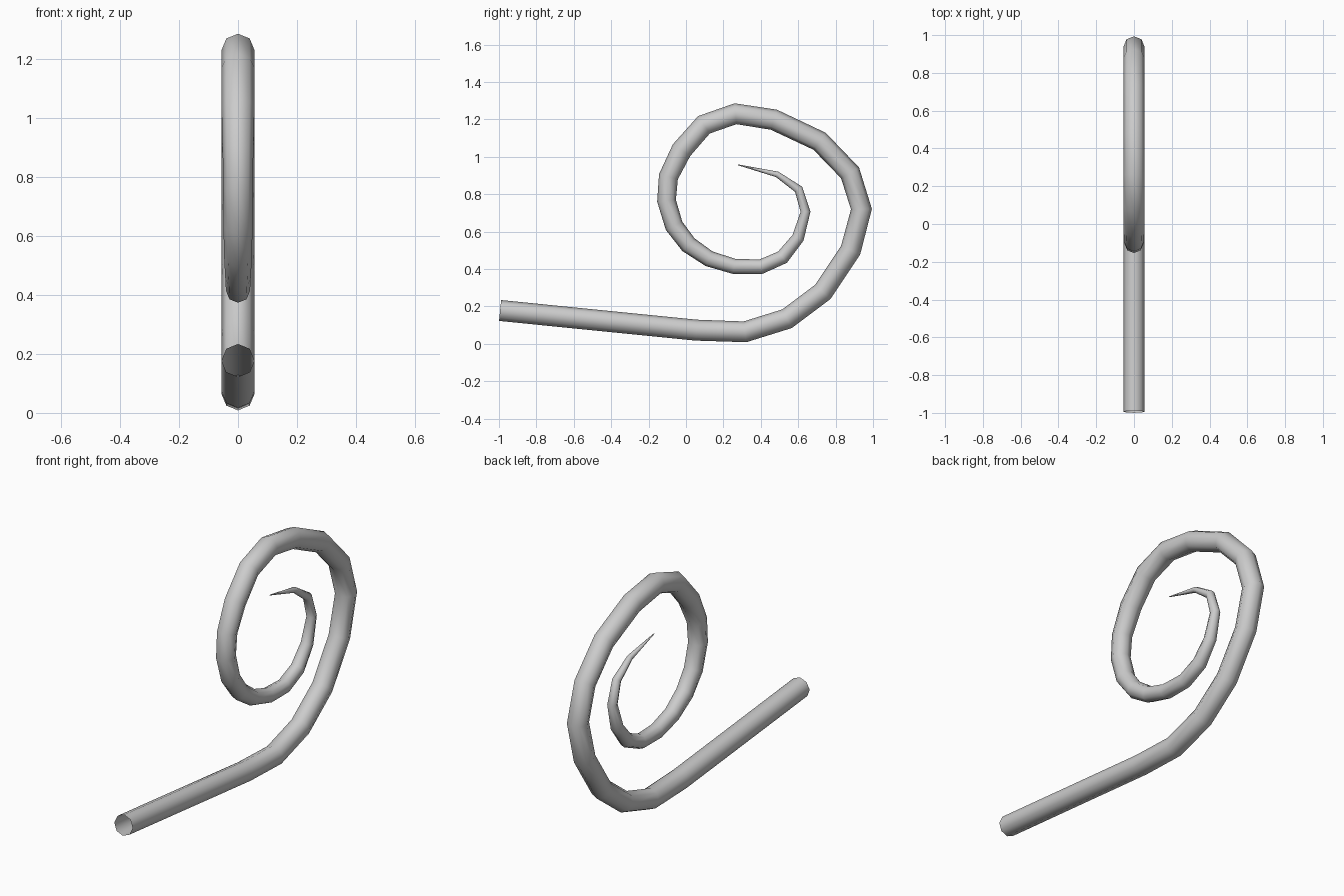
import bpy
import bmesh
import math
from mathutils import Vector

# Remove the default object if the scene has it
default_object = bpy.data.objects.get("Cube")
if default_object:
    bpy.data.objects.remove(default_object, do_unlink=True)

SIDES = 8
FULL_RADIUS = 0.056

# Centre line in the side plane (y, z), from the straight end to the curled tip
CENTRE_LINE = [
    (-.994, .178), (.055, .073), (.315, .064), (.54, .134), (.732, .278),
    (.88, .50), (.938, .72), (.877, .914), (.714, 1.083), (.47, 1.198),
    (.265, 1.23), (.096, 1.171), (-.024, 1.035), (-.094, .893),
    (-.104, .765), (-.064, .631), (.013, .53), (.123, .455), (.257, .414),
    (.40, .412), (.516, .463), (.599, .567), (.639, .706), (.602, .826),
    (.487, .906), (.278, .957),
]

# Relative thickness of the last rings, narrowing to the tip
TAPER = [.93, .9, .88, .84, .77, .73, .7, .68, .59, .47, .42, .28, .04]


def flat_material(name, colour):
    """Make a plain material with one colour."""
    material = bpy.data.materials.new(name)
    material.use_nodes = True
    material.diffuse_color = colour
    shader = next(node for node in material.node_tree.nodes
                  if node.type == 'BSDF_PRINCIPLED')
    shader.inputs["Base Color"].default_value = colour
    return material


def ring_tangent(points, index):
    """Bisect the directions of the two neighbouring segments."""
    direction = Vector((0, 0, 0))
    if index > 0:
        direction += (points[index] - points[index - 1]).normalized()
    if index < len(points) - 1:
        direction += (points[index + 1] - points[index]).normalized()
    return direction.normalized()


def sweep_tube(name, points, radii, material):
    """Sweep a tapering polygon along the points, open at the start."""
    bm = bmesh.new()
    side_axis = Vector((1, 0, 0))
    rings = []
    for index, (point, radius) in enumerate(zip(points, radii)):
        normal = side_axis.cross(ring_tangent(points, index))
        ring = []
        for side in range(SIDES):
            angle = math.tau * side / SIDES
            offset = side_axis * math.cos(angle) + normal * math.sin(angle)
            ring.append(bm.verts.new(point + offset * radius))
        rings.append(ring)

    # Tube walls between neighbouring rings
    for first, second in zip(rings, rings[1:]):
        for side in range(SIDES):
            after = (side + 1) % SIDES
            bm.faces.new((first[side], second[side],
                          second[after], first[after]))
    bmesh.ops.recalc_face_normals(bm, faces=bm.faces)
    # Make sure the walls face away from the centre line
    wall = bm.faces[0] if bm.faces.ensure_lookup_table() is None else None
    middle = (points[0] + points[1]) / 2
    if wall.normal.dot(wall.calc_center_median() - middle) < 0:
        bmesh.ops.reverse_faces(bm, faces=bm.faces)
    for face in bm.faces:
        face.smooth = True

    mesh = bpy.data.meshes.new(name)
    bm.to_mesh(mesh)
    bm.free()
    mesh.materials.append(material)
    tube = bpy.data.objects.new(name, mesh)
    bpy.context.collection.objects.link(tube)
    return tube


# Curled tube
path = [Vector((0, y, z)) for y, z in CENTRE_LINE]
thickness = [1] * (len(path) - len(TAPER)) + TAPER
light_grey = flat_material("light grey", (.6, .6, .6, 1))
sweep_tube("curled_tube", path, [FULL_RADIUS * t for t in thickness], light_grey)
